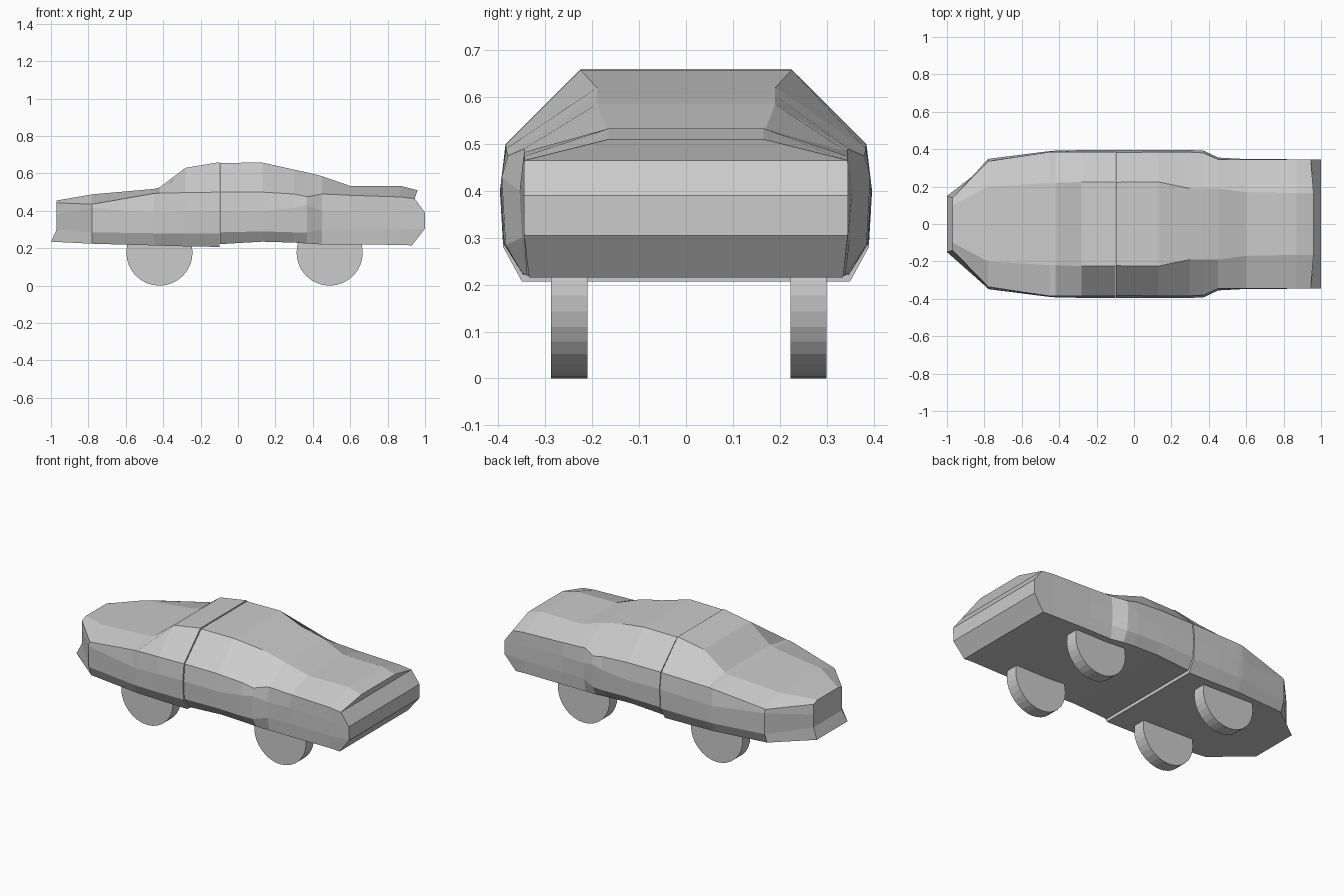
import bpy, bmesh, math

if "Cube" in bpy.data.objects:
    bpy.data.objects.remove(bpy.data.objects["Cube"])

grey = bpy.data.materials.new("body grey")
grey.diffuse_color = (0.6, 0.6, 0.6, 1)
grey.use_nodes = True
grey.node_tree.nodes["Principled BSDF"].inputs["Base Color"].default_value = grey.diffuse_color

# Each section: x, then (half width, height) for sill, lower side, waist, shoulder, top edge
FRONT = [
    (-0.97, (.15, .235), (.14, .30), (.14, .38), (.14, .443), (.10, .455)),
    (-0.78, (.32, .224), (.345, .285), (.348, .415), (.335, .435), (.20, .488)),
    (-0.45, (.35, .215), (.385, .28), (.39, .39), (.385, .493), (.22, .517)),
    (-0.42, (.35, .214), (.387, .28), (.392, .39), (.385, .495), (.22, .525)),
    (-0.28, (.35, .21), (.39, .28), (.395, .395), (.385, .497), (.225, .63)),
    (-0.10, (.35, .207), (.39, .28), (.397, .40), (.385, .50), (.225, .66)),
]
REAR = [
    (-0.095, (.348, .222), (.388, .285), (.395, .40), (.383, .50), (.223, .656)),
    (0.13, (.35, .235), (.39, .29), (.396, .397), (.384, .50), (.225, .658)),
    (0.30, (.35, .23), (.388, .285), (.395, .415), (.384, .49), (.19, .62)),
    (0.37, (.35, .225), (.385, .285), (.393, .43), (.38, .475), (.19, .605)),
    (0.45, (.34, .22), (.35, .30), (.355, .40), (.345, .49), (.19, .585)),
    (0.60, (.34, .22), (.345, .30), (.347, .40), (.345, .483), (.17, .533)),
    (0.87, (.335, .218), (.345, .30), (.346, .39), (.345, .474), (.165, .533)),
    (1.00, (.335, .215), (.345, .305), (.346, .39), (.345, .465), (.165, .51)),
]


def loft(name, sections, first_dx=(0,) * 5, last_dx=(0,) * 5):
    """Skin mirrored sections and close both ends with strips."""
    bm = bmesh.new()
    rings = []
    for i, (x, *pts) in enumerate(sections):
        dx = first_dx if i == 0 else last_dx if i == len(sections) - 1 else (0,) * 5
        right = [bm.verts.new((x + d, -y, z)) for d, (y, z) in zip(dx, pts)]
        left = [bm.verts.new((x + d, y, z)) for d, (y, z) in zip(dx, pts)]
        rings.append(right + left[::-1])
    n = 10
    for a, b in zip(rings, rings[1:]):
        for k in range(n):
            j = (k + 1) % n
            bm.faces.new((a[k], b[k], b[j], a[j]))
    for r in (rings[0], rings[-1]):
        for k in range(4):
            bm.faces.new((r[k], r[k + 1], r[n - 2 - k], r[n - 1 - k]))
    bmesh.ops.recalc_face_normals(bm, faces=bm.faces)
    mesh = bpy.data.meshes.new(name)
    bm.to_mesh(mesh)
    bm.free()
    mesh.materials.append(grey)
    ob = bpy.data.objects.new(name, mesh)
    bpy.context.collection.objects.link(ob)
    return ob


# Body halves: lower lip juts forward at the nose, bumper bulges at the tail
loft("front_body", FRONT, first_dx=(-.03, 0, 0, 0, 0))
loft("rear_body", REAR, last_dx=(-.07, 0, 0, -.055, -.04))

# Wheels
for end, x in (("front", -.42), ("rear", .49)):
    for side, y in (("right", -.249), ("left", .261)):
        bpy.ops.mesh.primitive_cylinder_add(vertices=32, radius=.177, depth=.077,
                                            location=(x, y, .177),
                                            rotation=(math.pi / 2, math.pi / 2, 0))
        wheel = bpy.context.object
        wheel.name = f"{end}_{side}_wheel"
        wheel.data.materials.append(grey)
